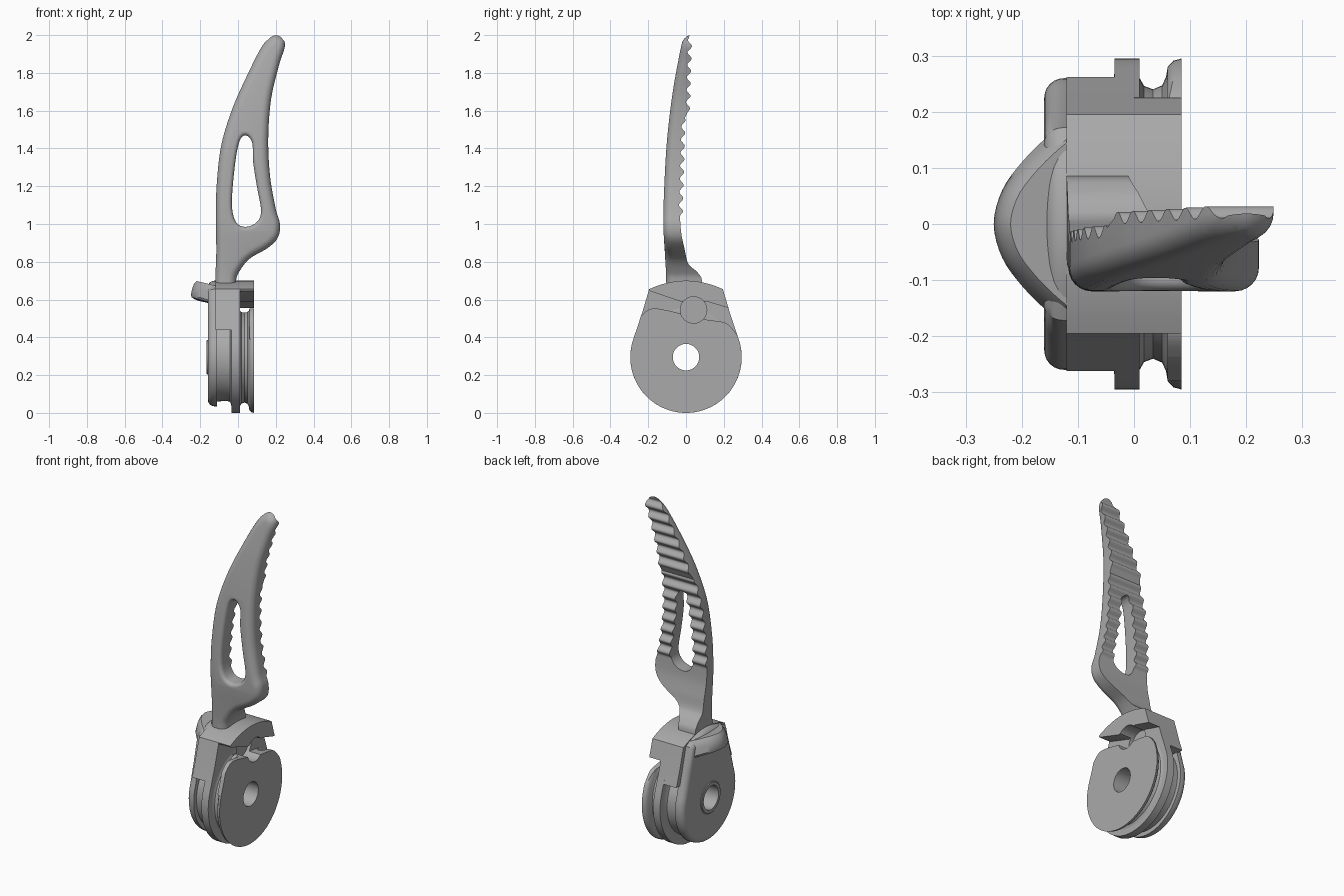
import bpy, bmesh, math
from mathutils import Vector

cube = bpy.data.objects.get("Cube")
if cube:
    bpy.data.objects.remove(cube, do_unlink=True)

grey = bpy.data.materials.new("mid grey")
grey.use_nodes = True
COLOUR = (0.40, 0.40, 0.40, 1)
grey.diffuse_color = COLOUR
grey.node_tree.nodes["Principled BSDF"].inputs["Base Color"].default_value = COLOUR

HUB = 0.295    # hub radius and axle height
parts = []


def smooth(pts, n=6, closed=False):
    """Catmull-Rom curve through 2D points."""
    p = [Vector(q) for q in pts]
    m, out = len(p), []
    for i in range(m if closed else m - 1):
        if closed:
            a, b, c, d = (p[(i + k) % m] for k in (-1, 0, 1, 2))
        else:
            a, b, c, d = (p[min(max(i + k, 0), m - 1)] for k in (-1, 0, 1, 2))
        for k in range(n):
            t = k / n
            out.append(0.5 * (2 * b + (c - a) * t + (2 * a - 5 * b + 4 * c - d) * t * t
                              + (3 * b - a - 3 * c + d) * t ** 3))
    return out if closed else out + [p[-1]]


def inset(pts, d):
    """Move a closed 2D outline inward by d."""
    p = [Vector(q) for q in pts]
    n = len(p)
    area = sum(p[i - 1].x * p[i].y - p[i].x * p[i - 1].y for i in range(n))
    s = d if area > 0 else -d
    out = []
    for i in range(n):
        e = (p[i] - p[i - 1]).normalized() + (p[(i + 1) % n] - p[i]).normalized()
        e.normalize()
        out.append(p[i] + s * Vector((-e.y, e.x)))
    return out


def fillet(r, steps=6):
    """Depth and inset pairs of a quarter-round edge."""
    return [(r * (1 - math.cos(a)), r * (1 - math.sin(a)))
            for a in (math.pi / 2 * k / steps for k in range(steps + 1))]


def loft(name, rings, part=True, levels=(), bend=None):
    """Skin equal rings, cap both ends, optionally slice by height and bend."""
    bm = bmesh.new()
    rows = [[bm.verts.new(v) for v in ring] for ring in rings]
    n = len(rows[0])
    for a, b in zip(rows, rows[1:]):
        for i in range(n):
            bm.faces.new((a[i - 1], a[i], b[i], b[i - 1]))
    bm.faces.new(rows[0])
    bm.faces.new(rows[-1])
    for z in levels:
        bmesh.ops.bisect_plane(bm, geom=bm.verts[:] + bm.edges[:] + bm.faces[:],
                               plane_co=(0, 0, z), plane_no=(0, 0, 1))
    if bend:
        for v in bm.verts:
            v.co += bend(v.co)
    bmesh.ops.recalc_face_normals(bm, faces=bm.faces[:])
    mesh = bpy.data.meshes.new(name)
    bm.to_mesh(mesh)
    bm.free()
    mesh.materials.append(grey)
    ob = bpy.data.objects.new(name, mesh)
    bpy.context.collection.objects.link(ob)
    if part:
        parts.append(ob)
    return ob


def prism(name, yz, x0, x1, part=True):
    return loft(name, [[(x, y, z) for y, z in yz] for x in (x0, x1)], part)


def lathe(name, profile, centre=(0, HUB), part=True, n=72):
    turn = [2 * math.pi * k / n for k in range(n)]
    return loft(name, [[(x, centre[0] + r * math.cos(a), centre[1] + r * math.sin(a))
                        for a in turn] for x, r in profile], part)


def cut(ob, *cutters):
    for c in cutters:
        m = ob.modifiers.new("cut", "BOOLEAN")
        m.operation, m.solver, m.object = "DIFFERENCE", "EXACT", c
    bpy.context.view_layer.update()
    dg = bpy.context.evaluated_depsgraph_get()
    mesh = bpy.data.meshes.new_from_object(ob.evaluated_get(dg))
    ob.modifiers.clear()
    ob.data = mesh


def arch(w=1.0):
    """Crowned top of the head, running from +y to -y."""
    return [(0.195 * w * k / 8, 0.70 - 0.045 * (k / 8) ** 2) for k in range(8, -9, -1)]


def silhouette(r):
    """Round bottom tapering to the crowned top."""
    w = r / HUB
    arc = [math.radians(160 + 220 * k / 48) for k in range(49)]
    return ([(r * math.cos(a), HUB + r * math.sin(a)) for a in arc]
            + [(0.235 * w, 0.52)] + arch(w) + [(-0.235 * w, 0.52)])


# Cutters: axle bore, cable socket, clearance above the disc
bore = lathe("bore_cutter", [(-0.4, 0.07), (0.4, 0.07)], part=False)
socket = lathe("socket_cutter", [(-0.01, 0.07), (0.4, 0.07)], (0.04, 0.545), False)
disc_top = smooth([(-0.24, 0.51), (-0.19, 0.55), (-0.11, 0.545), (0.07, 0.50),
                   (0.15, 0.488), (0.22, 0.47), (0.28, 0.40)])
clearance = prism("clearance_cutter", disc_top + [(0.4, 0.40), (0.4, 0.8), (-0.24, 0.8)],
                  0.0103, 0.2, False)

# Grooved hub and its web
hub = lathe("grooved_hub", [(-0.13, 0.235), (-0.055, 0.232), (-0.042, 0.238), (-0.036, 0.25),
                            (-0.034, 0.294), (0.0095, 0.294), (0.01, 0.26), (0.018, 0.246),
                            (0.034, 0.24), (0.05, 0.247), (0.057, 0.262), (0.06, 0.28),
                            (0.07, 0.291), (0.085, 0.295)])
cut(hub, clearance, socket, bore)
web = prism("hub_web", silhouette(HUB), -0.035, 0.01)
cut(web, socket, bore)
shoulder = prism("disc_shoulder", disc_top[:15] + [(0, 0.45), (-0.2, 0.39), (-0.28, 0.39),
                                                   (-0.255, 0.46)], 0.06, 0.085)
cut(shoulder, socket)

# Head block and the overhang above the cable groove
prism("head_block", [(-0.262, 0.44), (0.262, 0.44), (0.235, 0.52)] + arch() + [(-0.235, 0.52)],
      -0.12, -0.03)
overhang = prism("head_overhang", [(-0.19, 0.645), (-0.03, 0.59), (0.11, 0.59), (0.225, 0.555)]
                 + arch(), 0.0, 0.085)
cut(overhang, socket)

# Side cover with rounded rim, and its axle boss
rim = silhouette(0.26)
cover = loft("side_cover", [[(-0.16 + d, y, z) for y, z in inset(rim, i)] for d, i in fillet(0.035)]
             + [[(-0.11, y, z) for y, z in rim]])
cut(cover, bore)
boss = lathe("axle_boss", [(-0.166, 0.088), (-0.163, 0.092), (-0.15, 0.092)])
cut(boss, bore)

# Curved lip over the cover
edge = smooth([(-0.115, 0.185), (-0.155, 0.155), (-0.20, 0.11), (-0.235, 0.06), (-0.25, 0),
               (-0.235, -0.06), (-0.20, -0.11), (-0.155, -0.155), (-0.115, -0.185)], 4)
edge += [Vector((-0.07, -0.18)), Vector((-0.07, 0.18))]
loft("head_lip", [[(x, y, z) for x, y in inset(edge, d)] for z, d in
                  ((0.592, 0.045), (0.602, 0.02), (0.612, 0.005), (0.625, 0), (0.66, 0.008),
                   (0.685, 0.018), (0.698, 0.03))],
     bend=lambda c: Vector((0, 0, -0.045 * (c.y / 0.195) ** 2)))

# Curved finger: front outline, slot and side profile
outline = smooth([(-0.12, 0.64), (-0.12, 0.72), (-0.115, 0.85), (-0.117, 1.05), (-0.112, 1.22),
                  (-0.088, 1.42), (-0.03, 1.61), (0.05, 1.79), (0.13, 1.945), (0.19, 2.0),
                  (0.235, 1.985), (0.248, 1.94), (0.217, 1.84), (0.175, 1.66), (0.16, 1.45),
                  (0.17, 1.25), (0.20, 1.08), (0.222, 1.0), (0.212, 0.93), (0.16, 0.875),
                  (0.06, 0.815), (0.005, 0.745), (-0.01, 0.70), (-0.01, 0.64)])
slot = smooth([(0.04, 0.985), (0.1, 1.01), (0.122, 1.07), (0.1, 1.2), (0.08, 1.33), (0.075, 1.43),
               (0.04, 1.47), (0.005, 1.43), (-0.02, 1.28), (-0.032, 1.1), (-0.01, 1.01)], 6, True)
spine = smooth([(-0.105, 0.6), (-0.105, 0.72), (-0.112, 0.85), (-0.12, 1.0), (-0.115, 1.2),
                (-0.10, 1.45), (-0.07, 1.70), (-0.03, 1.92), (-0.01, 2.0), (0.0, 2.06)])


def follow_spine(c):
    for a, b in zip(spine, spine[1:]):
        if a.y <= c.z <= b.y:
            return Vector((0, a.x + (b.x - a.x) * (c.z - a.y) / (b.y - a.y), 0))
    return Vector((0, spine[0].x, 0))


levels = [0.66 + 0.03 * k for k in range(45)]
finger = loft("curved_finger", [[(x, d, z) for x, z in inset(outline, i)]
                                for d, i in fillet(0.042) + [(0.3, 0)]],
              levels=levels, bend=follow_spine)
slot_cutter = loft("slot_cutter", [[(x, d, z) for x, z in inset(slot, -i)] for d, i in
                                   [(-0.05, 0.022)] + fillet(0.022) + [(0.4, 0)]],
                   False, levels, follow_spine)

# Gripping ridges across the back, in two tiers
back = smooth([(0.085, 0.6), (0.085, 0.70), (0.06, 0.745), (0.012, 0.79), (-0.008, 0.87),
               (-0.025, 0.95), (-0.032, 1.04)])
for z0, z1, y0, pitch in ((1.05, 1.565, -0.028, 0.069), (1.595, 1.99, 0.01, 0.066)):
    for k in range(int((z1 - z0) / pitch * 10) + 1):
        z = z0 + k * pitch / 10
        back.append(Vector((y0 + 0.03 * (z - z0) + 0.011 * math.sin(0.2 * math.pi * k), z)))
back_cutter = prism("back_cutter", back + [(0.03, 2.05), (0.7, 2.05), (0.7, 0.6)], -0.5, 0.5, False)
cut(finger, slot_cutter, back_cutter)

for c in (bore, socket, clearance, slot_cutter, back_cutter):
    bpy.data.objects.remove(c, do_unlink=True)

# Smooth shading with sharp edges kept
bpy.ops.object.select_all(action="DESELECT")
for ob in parts:
    ob.select_set(True)
bpy.context.view_layer.objects.active = parts[0]
bpy.ops.object.shade_smooth_by_angle(angle=math.radians(35))
